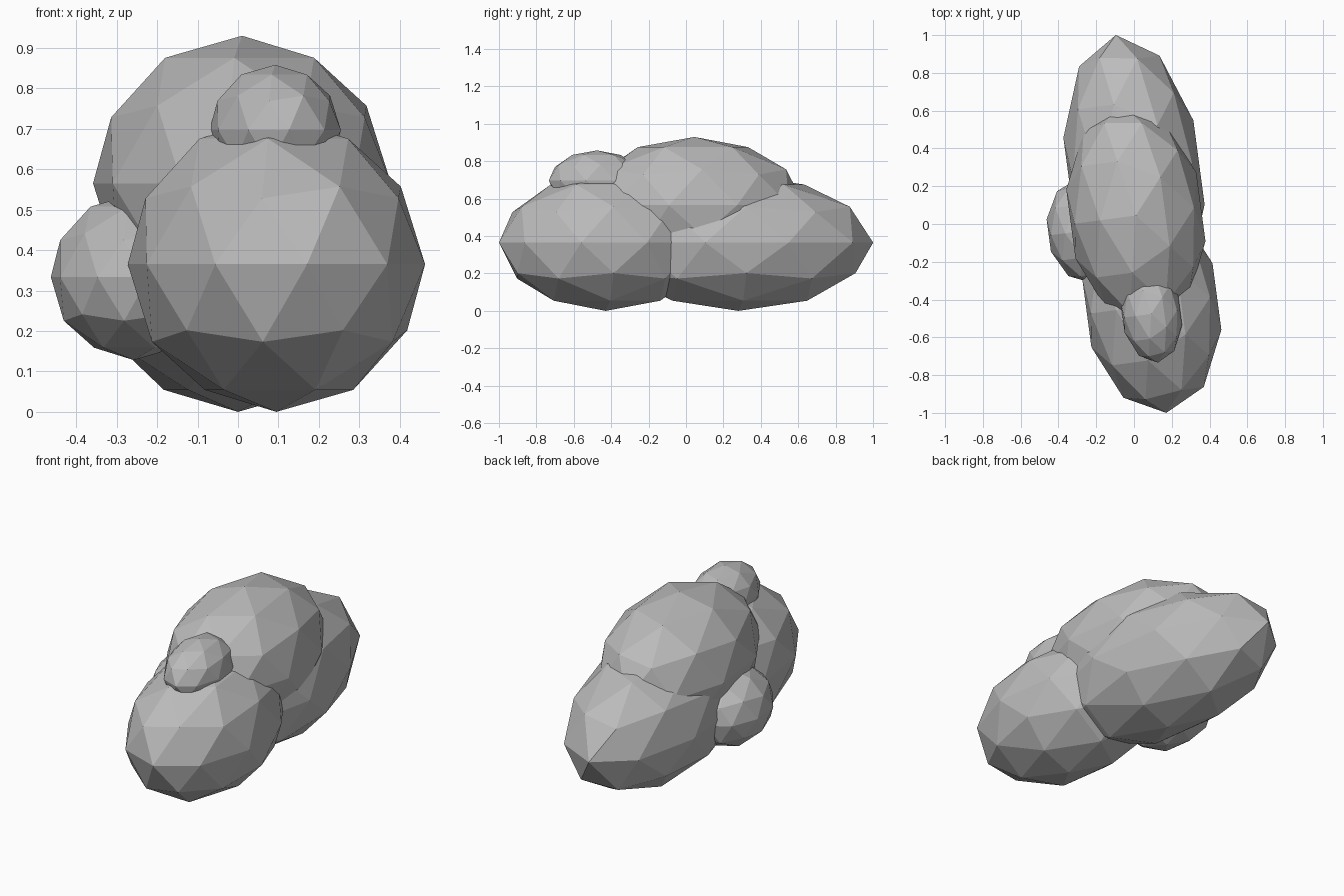
import bpy
import math

# Remove the default cube
old = bpy.data.objects.get("Cube")
if old:
    bpy.data.objects.remove(old, do_unlink=True)

# Single stone material
stone = bpy.data.materials.new("stone_grey")
stone.use_nodes = True
GREY = (0.5, 0.5, 0.5, 1.0)
stone.diffuse_color = GREY
bsdf = next(n for n in stone.node_tree.nodes if n.type == 'BSDF_PRINCIPLED')
bsdf.inputs["Base Color"].default_value = GREY
bsdf.inputs["Roughness"].default_value = 0.9

# All stones are stretched along one shared, slightly turned axis
TURN = math.radians(180 + 7.6)


def boulder(name, centre, radius, length):
    """Faceted round stone, stretched along its own y axis."""
    bpy.ops.mesh.primitive_ico_sphere_add(
        subdivisions=2, radius=1, location=centre, rotation=(0, 0, TURN))
    ob = bpy.context.object
    ob.name = name
    ob.scale = (radius, length, radius)
    ob.data.materials.append(stone)
    bpy.ops.object.shade_flat()
    return ob


# Large boulders
boulder("front_boulder", (0.095, -0.43, 0.365), 0.365, 0.575)
boulder("back_boulder", (0.0, 0.28, 0.365), 0.365, 0.727)
boulder("upper_boulder", (0.01, 0.045, 0.565), 0.365, 0.595)

# Small stones
boulder("top_stone", (0.092, -0.476, 0.697), 0.161, 0.26)
boulder("side_stone", (-0.258, -0.035, 0.333), 0.205, 0.28)
